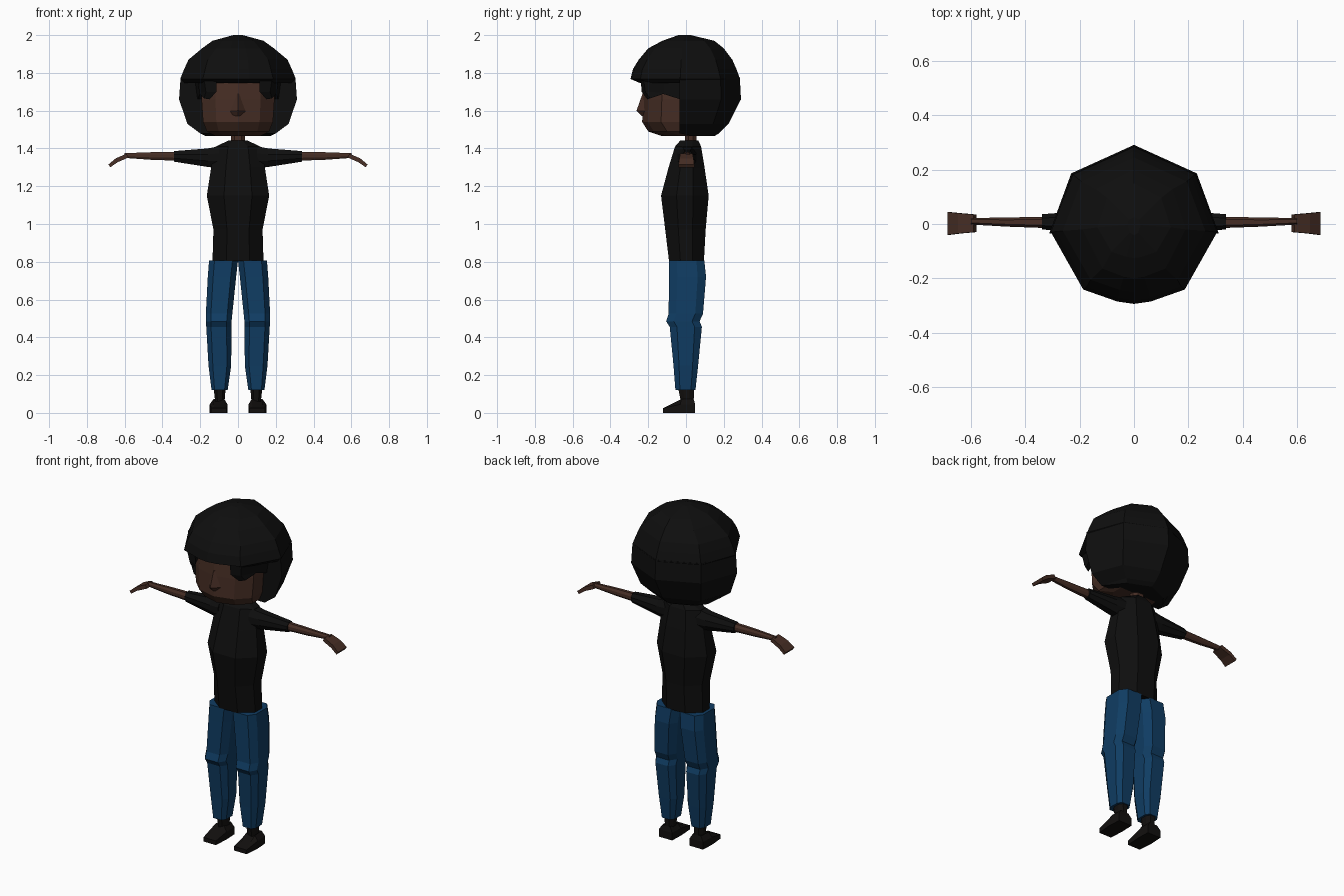
import bpy, bmesh


def material(name, rgb):
    m = bpy.data.materials.new(name)
    m.diffuse_color = (*rgb, 1)
    return m


BLACK = material("soft black", (0.0045, 0.0045, 0.0045))
SHOE = material("shoe black", (0.006, 0.005, 0.0045))
SKIN = material("brown skin", (0.062, 0.027, 0.018))
DENIM = material("denim blue", (0.005, 0.046, 0.125))


def loft(name, rings, mat, mirror=False):
    """Skin a stack of equal-length point rings and cap both ends."""
    bm = bmesh.new()
    loops = [[bm.verts.new(p) for p in r] for r in rings]
    n = len(loops[0])
    for a, b in zip(loops, loops[1:]):
        for i in range(n):
            j = (i + 1) % n
            bm.faces.new((a[i], a[j], b[j], b[i]))
    bm.faces.new(loops[0][::-1])
    bm.faces.new(loops[-1])
    bmesh.ops.recalc_face_normals(bm, faces=bm.faces)
    me = bpy.data.meshes.new(name)
    bm.to_mesh(me)
    bm.free()
    me.materials.append(mat)
    ob = bpy.data.objects.new(name, me)
    bpy.context.collection.objects.link(ob)
    if mirror:
        ob.modifiers.new("mirror", 'MIRROR').use_mirror_merge = False
    return ob


def both_sides(half):
    """Complete a half outline running from front to back across x = 0."""
    return half + [(-x, y) for x, y in reversed(half) if x > 1e-6]


def octagon(x0, x1, y0, y1, z, fx=0.5, fy=0.4):
    """Chamfered horizontal section inside the given bounds."""
    cx, cy, rx, ry = (x0 + x1) / 2, (y0 + y1) / 2, (x1 - x0) / 2, (y1 - y0) / 2
    unit = [(fx, -1), (1, -fy), (1, fy), (fx, 1), (-fx, 1), (-1, fy), (-1, -fy), (-fx, -1)]
    return [(cx + rx * u, cy + ry * v, z) for u, v in unit]


def arm_section(x, y0, y1, z0, z1, drop=0.0):
    """Chamfered section across an arm; drop leans the underside inward."""
    ring = octagon(y0, y1, z0, z1, 0, 0.5, 0.35)
    mid = (z0 + z1) / 2
    return [(x - (drop if b < mid else 0), a, b) for a, b, _ in ring]


# Hair: rounded crown with an overhanging fringe
crown_shape = both_sides([(0, -1), (0.2, -0.97), (0.61, -0.82), (1, -0.1), (0.74, 0.64), (0, 1)])
crown = [(1.747, 0.29, 0.245, 0.28), (1.768, 0.306, 0.294, 0.286), (1.82, 0.285, 0.281, 0.267),
         (1.87, 0.262, 0.25, 0.245), (1.93, 0.19, 0.2, 0.2),
         (1.97, 0.135, 0.125, 0.15), (2.0, 0.025, 0.04, 0.025)]
loft("hair_crown", [[(u * w, v * (b if v > 0 else f), z) for u, v in crown_shape]
                    for z, w, f, b in crown], BLACK)

# Hair: mass behind the face, cut flat in front of the ears
back = [(1.465, 0.17, 0.15, 0.04), (1.48, 0.20, 0.175, -0.035), (1.53, 0.268, 0.225, -0.035),
        (1.66, 0.312, 0.291, -0.035), (1.775, 0.304, 0.285, -0.035)]
loft("hair_back", [[(-w, f, z), (w, f, z), (w * 0.74, b * 0.64, z), (0, b, z),
                    (-w * 0.74, b * 0.64, z)] for z, w, b, f in back], BLACK)

# Hair: temple locks hanging beside the forehead
loft("temple_lock", [
    [(0.15, -0.205, 1.66), (0.18, -0.19, 1.665), (0.2, -0.13, 1.685), (0.18, -0.13, 1.685)],
    [(0.115, -0.235, 1.70), (0.17, -0.215, 1.70), (0.205, -0.12, 1.695), (0.17, -0.12, 1.695)],
    [(0.115, -0.24, 1.77), (0.18, -0.225, 1.77), (0.215, -0.12, 1.77), (0.17, -0.12, 1.77)],
], BLACK, True)
loft("ear_lock", [
    [(0.17, -0.125, 1.69), (0.2, -0.125, 1.69), (0.215, -0.03, 1.66), (0.17, -0.03, 1.66)],
    [(0.17, -0.125, 1.77), (0.215, -0.125, 1.77), (0.23, -0.03, 1.77), (0.17, -0.03, 1.77)],
], BLACK, True)

# Head with a flat face plane and tapered jaw
head = [(1.466, 0.12, -0.13), (1.49, 0.165, -0.2), (1.54, 0.185, -0.232),
        (1.66, 0.193, -0.228), (1.77, 0.185, -0.22)]
loft("head", [[(x, y, z) for x, y in both_sides(
    [(0, f), (w * 0.62, f + 0.03), (w, f + 0.1), (w, 0.06), (w * 0.55, 0.1)])]
    for z, w, f in head], SKIN)

# Nose: narrow bridge widening to the tip, then cut back underneath
loft("nose", [
    [(-0.035, -0.215, 1.572), (0, -0.234, 1.572), (0.035, -0.215, 1.572)],
    [(-0.04, -0.22, 1.597), (0, -0.262, 1.6), (0.04, -0.22, 1.597)],
    [(-0.015, -0.215, 1.69), (0, -0.23, 1.69), (0.015, -0.215, 1.69)],
], SKIN)
loft("neck", [octagon(-0.038, 0.038, -0.005, 0.055, z) for z in (1.41, 1.5)], SKIN)

# Shirt body
shirt = [(0.805, 0.135, -0.09, 0.095), (0.97, 0.13, -0.11, 0.104), (1.15, 0.165, -0.132, 0.12),
         (1.30, 0.142, -0.092, 0.098), (1.41, 0.118, -0.058, 0.08), (1.442, 0.05, -0.03, 0.065)]
loft("shirt", [octagon(-w, w, f, b, z, 0.45, 0.35) for z, w, f, b in shirt], BLACK)

# Arms: sleeve, bare forearm and drooping hand
loft("sleeves", [arm_section(0.10, -0.045, 0.055, 1.295, 1.412),
                 arm_section(0.16, -0.035, 0.05, 1.302, 1.4),
                 arm_section(0.338, -0.02, 0.036, 1.33, 1.386)], BLACK, True)
loft("forearms", [arm_section(0.32, -0.015, 0.027, 1.335, 1.382),
                  arm_section(0.46, -0.01, 0.024, 1.34, 1.38),
                  arm_section(0.6, -0.002, 0.022, 1.35, 1.375)], SKIN, True)
hand = [(0.59, 1.372, -0.03, 0.035, 1.352), (0.648, 1.347, -0.035, 0.04, 1.327),
        (0.686, 1.315, -0.04, 0.044, 1.30)]
loft("hands", [[(x, a, t), (x, b, t), (x - 0.01, b, u), (x - 0.01, a, u)]
               for x, t, a, b, u in hand], SKIN, True)

# Trouser legs with a folded knee
leg = [(0.12, 0.055, 0.14, -0.056, 0.05), (0.25, 0.036, 0.156, -0.066, 0.064),
       (0.455, 0.035, 0.168, -0.086, 0.084), (0.485, 0.034, 0.17, -0.105, 0.072),
       (0.525, 0.03, 0.17, -0.092, 0.09), (0.72, 0.01, 0.16, -0.09, 0.106),
       (0.808, 0.0, 0.153, -0.09, 0.097)]
loft("trouser_legs", [octagon(a, b, f, k, z, 0.62, 0.55) for z, a, b, f, k in leg], DENIM, True)

# Ankles and wedge shoes
loft("ankles", [octagon(0.072, 0.12, -0.025, 0.04, 0.05),
                octagon(0.066, 0.128, -0.04, 0.043, 0.125)], SHOE, True)
sole = [(0.06, -0.122), (0.142, -0.122), (0.15, -0.03), (0.145, 0.048), (0.058, 0.048), (0.055, -0.03)]
loft("shoes", [
    [(x, y, 0) for x, y in sole],
    [(x, y, 0.025 if y < -0.1 else 0.045) for x, y in sole],
    [(0.1 + (x - 0.1) * 0.6, max(y, -0.1) * 0.85, 0.034 if y < -0.1 else 0.073) for x, y in sole],
], SHOE, True)
